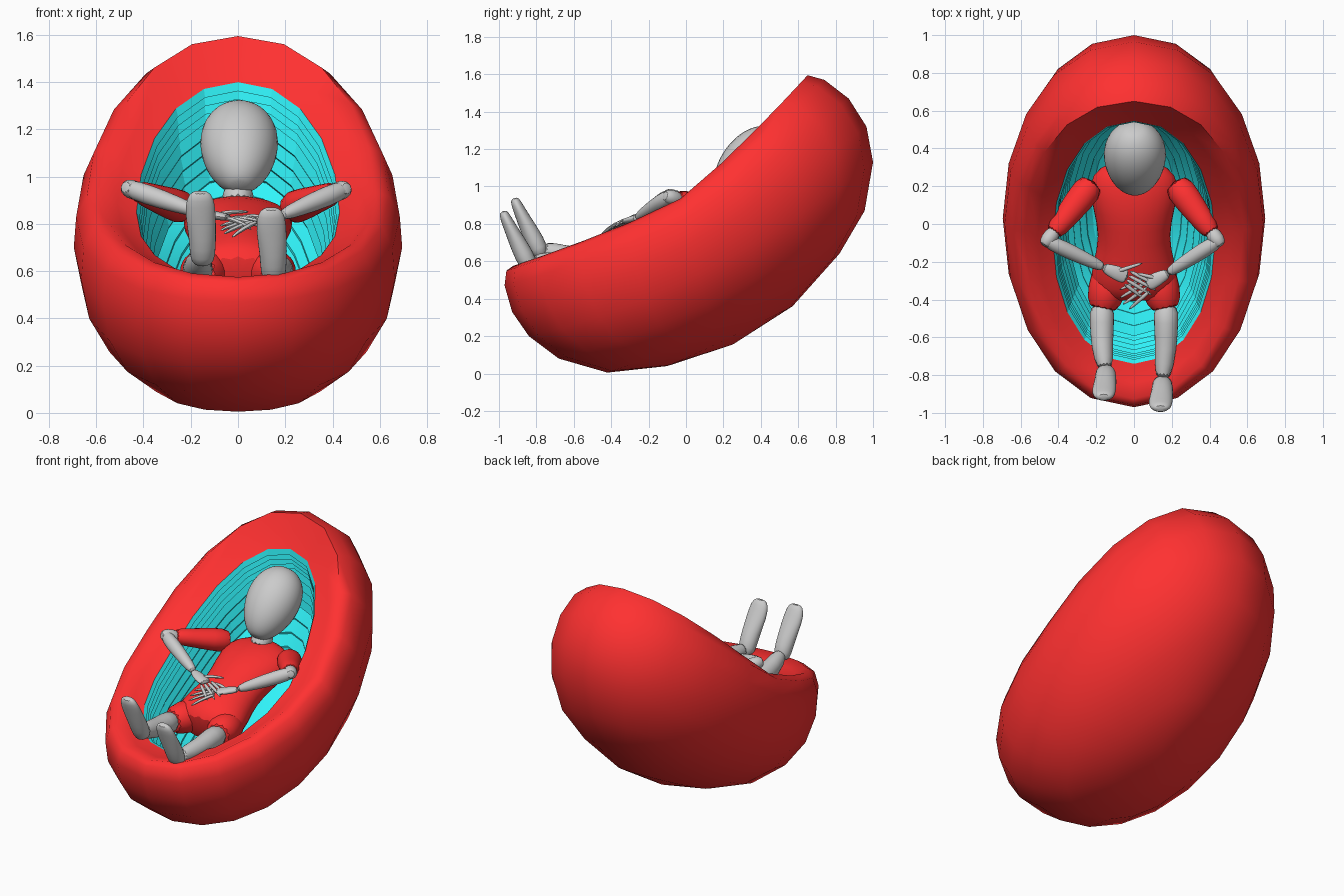
import bpy, bmesh
from math import sin, cos, pi
from mathutils import Vector


def material(name, col):
    m = bpy.data.materials.new(name)
    m.diffuse_color = (*col, 1)
    return m


RED = material("red", (1.0, 0.03, 0.03))
CYAN = material("cyan", (0.03, 0.9, 0.95))


def make(name, rings, mat=None, cap_start=False, cap_end=False, angle=50, subsurf=0):
    """Skin a list of closed vertex rings; a ring of one point is a pole."""
    bm = bmesh.new()
    vr = [[bm.verts.new(p) for p in r] for r in rings]
    for a, b in zip(vr, vr[1:]):
        n = len(a)
        for i in range(n):
            j = (i + 1) % n
            if len(b) == 1:
                bm.faces.new((a[i], a[j], b[0]))
            else:
                bm.faces.new((a[i], a[j], b[j], b[i]))
    if cap_start:
        bm.faces.new(vr[0])
    if cap_end:
        bm.faces.new(vr[-1])
    bmesh.ops.recalc_face_normals(bm, faces=bm.faces)
    me = bpy.data.meshes.new(name)
    bm.to_mesh(me)
    bm.free()
    ob = bpy.data.objects.new(name, me)
    bpy.context.collection.objects.link(ob)
    if mat:
        me.materials.append(mat)
    if subsurf:
        mod = ob.modifiers.new("smooth", 'SUBSURF')
        mod.levels = mod.render_levels = subsurf
    bpy.ops.object.select_all(action='DESELECT')
    bpy.context.view_layer.objects.active = ob
    ob.select_set(True)
    bpy.ops.object.shade_smooth_by_angle(angle=angle * pi / 180)
    return ob


def pod_ring(k, n=20):
    """Bent oval through front (y,z), side (x,y,z), back (y,z); last value is bend sharpness."""
    fy, fz, w, sy, sz, by, bz, e = k
    out = []
    for i in range(n):
        t, s = cos(2 * pi * i / n), sin(2 * pi * i / n)
        x = w * (abs(s) ** 0.93) * (1 if s > 0 else -1)
        q = abs(t) ** e
        out.append((x, sy + t * (by - fy) / 2 + q * ((by + fy) / 2 - sy),
                    sz + t * (bz - fz) / 2 + q * ((bz + fz) / 2 - sz)))
    return out


# Outer shell: from the cavity edge over the rim and down to the underside
shell = [
    (-0.74, 0.56, 0.43, -0.08, 0.85, 0.545, 1.40, 1.3),
    (-0.84, 0.56, 0.51, -0.06, 0.88, 0.60, 1.49, 1.3),
    (-0.925, 0.575, 0.58, -0.03, 0.935, 0.65, 1.595, 1.3),
    (-0.96, 0.55, 0.64, -0.03, 0.915, 0.74, 1.57, 1.4),
    (-0.97, 0.47, 0.685, 0.0, 0.83, 0.87, 1.47, 1.6),
    (-0.93, 0.33, 0.695, 0.03, 0.70, 0.965, 1.32, 1.8),
    (-0.84, 0.20, 0.66, 0.07, 0.53, 1.0, 1.13, 2),
    (-0.68, 0.08, 0.57, 0.11, 0.37, 0.955, 0.87, 2),
    (-0.42, 0.005, 0.42, 0.16, 0.25, 0.82, 0.64, 2),
    (-0.10, 0.04, 0.23, 0.21, 0.18, 0.57, 0.36, 2)]
make("pod_shell", [pod_ring(k) for k in shell] + [[(0, 0.25, 0.155)]], RED, angle=60)

# Padded lining: terraced rows sinking into the cavity
keys = [
    (-0.74, 0.56, 0.43, -0.08, 0.85, 0.545, 1.40, 1.3),
    (-0.70, 0.48, 0.41, -0.03, 0.72, 0.60, 1.26, 1.5),
    (-0.60, 0.38, 0.36, 0.05, 0.53, 0.63, 1.00, 1.7),
    (-0.35, 0.30, 0.22, 0.11, 0.41, 0.48, 0.68, 2)]
lining = []
ROWS = 4
for a, b in zip(keys, keys[1:]):
    for r in range(ROWS):
        for u, sc in ((r / ROWS, 1.0), ((r + 0.75) / ROWS, 0.975)):
            k = [p + (q - p) * u for p, q in zip(a, b)]
            ring = [Vector(p) for p in pod_ring(k)]
            c = sum(ring, Vector()) / len(ring)
            lining.append([c + (p - c) * sc for p in ring])
make("pod_lining", lining + [[(0, 0.09, 0.38)]], CYAN, angle=12)


def tube(name, pts, mat=None, ref=(0, -0.6, 0.8), n=12, subsurf=1):
    """Loft ovals along a path; each point is x, y, z, half width, half thickness."""
    P = [Vector(p[:3]) for p in pts]
    ref = Vector(ref)
    rings = []
    for i, p in enumerate(pts):
        t = (P[min(i + 1, len(P) - 1)] - P[max(i - 1, 0)]).normalized()
        nn = (ref - t * ref.dot(t)).normalized()
        s = t.cross(nn)
        rings.append([P[i] + s * p[3] * cos(2 * pi * j / n) + nn * p[4] * sin(2 * pi * j / n)
                      for j in range(n)])
    return make(name, rings, mat, True, True, 60, subsurf)


# Head: egg leaning back, chin narrower than crown
head = []
for i in range(1, 14):
    a = pi * i / 14
    u = -cos(a)
    head.append((0.005, 0.345 + 0.168 * u, 1.12 + 0.168 * u,
                 0.168 * sin(a) * (1 + 0.14 * u), 0.16 * sin(a) * (1 + 0.1 * u)))
tube("head", head, ref=(0, -0.7, 0.7), n=16)
tube("neck", [(0, 0.30, 0.98, 0.07, 0.07), (0, 0.2, 0.86, 0.075, 0.075)])

# Shirted torso
tube("torso", [
    (0, 0.33, 0.84, 0.09, 0.06), (0, 0.30, 0.83, 0.19, 0.09), (0, 0.22, 0.81, 0.25, 0.12),
    (0, 0.08, 0.77, 0.22, 0.14), (0, -0.07, 0.70, 0.185, 0.14), (0, -0.2, 0.64, 0.22, 0.155),
    (0, -0.31, 0.60, 0.24, 0.14), (0, -0.40, 0.57, 0.2, 0.10)], RED, n=16)

# Legs: shorts, shin and upright foot; feet differ slightly from side to side
for side, sx, dy, dz in (("left", 1, -0.06, -0.07), ("right", -1, 0.0, 0.0)):
    x = 0.15 * sx
    tube(side + "_shorts", [(0.1 * sx, -0.22, 0.59, 0.12, 0.11), (0.15 * sx, -0.36, 0.60, 0.105, 0.1),
                            (0.17 * sx, -0.465, 0.60, 0.085, 0.085)], RED)
    tube(side + "_shin", [(0.17 * sx, -0.42, 0.60, 0.07, 0.07), (0.17 * sx, -0.52, 0.61, 0.067, 0.067),
                          (0.17 * sx, -0.65, 0.625 + dz / 2, 0.06, 0.06),
                          (x, -0.78 + dy, 0.67 + dz, 0.045, 0.05)])
    tube(side + "_foot", [(x, -0.77 + dy, 0.625 + dz, 0.04, 0.03), (x, -0.785 + dy, 0.66 + dz, 0.057, 0.055),
                          (x, -0.83 + dy, 0.75 + dz, 0.06, 0.05), (x - 0.01, -0.88 + dy, 0.85 + dz, 0.068, 0.036),
                          (x - 0.01, -0.908 + dy, 0.91 + dz, 0.06, 0.03),
                          (x - 0.01, -0.92 + dy, 0.94 + dz, 0.035, 0.02)], ref=(0, -1, 0))


# Arms: sleeve, forearm, palm and fingers crossing over the belly
def arm(side, shoulder, elbow, wrist, palm, tips):
    S, E, W, H = map(Vector, (shoulder, elbow, wrist, palm))
    up = (0, 0, 1)
    tube(side + "_sleeve", [(*S, 0.08, 0.08), (*S.lerp(E, 0.3), 0.08, 0.07),
                            (*S.lerp(E, 0.65), 0.062, 0.055), (*S.lerp(E, 0.9), 0.052, 0.05)], RED, up)
    out = (E - S).normalized() * 0.035
    tube(side + "_elbow", [(*S.lerp(E, 0.8), 0.042, 0.042), (*E, 0.045, 0.045), (*(E + out), 0.025, 0.025)], None, up)
    tube(side + "_forearm", [(*E.lerp(W, -0.08), 0.035, 0.04), (*E.lerp(W, 0.25), 0.046, 0.046),
                             (*E.lerp(W, 0.65), 0.037, 0.037), (*W, 0.028, 0.024)], None, up)
    tube(side + "_palm", [(*W.lerp(H, -0.2), 0.026, 0.022), (*W.lerp(H, 0.5), 0.042, 0.02),
                          (*H, 0.045, 0.016)], None, up, 10)
    across = (H - W).cross(Vector(up)).normalized()
    for i, tip in enumerate(tips):
        T = Vector(tip)
        base = W.lerp(H, 0.4) if i == 0 else H.lerp(W, 0.1) + across * (0.036 - 0.024 * (i - 1))
        mid = base.lerp(T, 0.55) + Vector((0, 0, 0.01))
        tube(f"{side}_finger_{i}", [(*base, 0.014, 0.013), (*mid, 0.012, 0.011), (*T, 0.007, 0.007)],
             None, up, 6)


arm("right", (-0.21, 0.23, 0.86), (-0.46, -0.09, 0.95), (-0.15, -0.235, 0.845), (-0.03, -0.285, 0.825),
    [(0.05, -0.205, 0.85), (0.06, -0.40, 0.775), (0.10, -0.38, 0.785), (0.125, -0.355, 0.80), (0.12, -0.325, 0.81)])
arm("left", (0.21, 0.23, 0.86), (0.445, -0.09, 0.945), (0.17, -0.265, 0.83), (0.06, -0.325, 0.81),
    [(0.01, -0.26, 0.83), (-0.08, -0.35, 0.79), (-0.08, -0.395, 0.77), (-0.065, -0.43, 0.755), (-0.03, -0.455, 0.74)])
